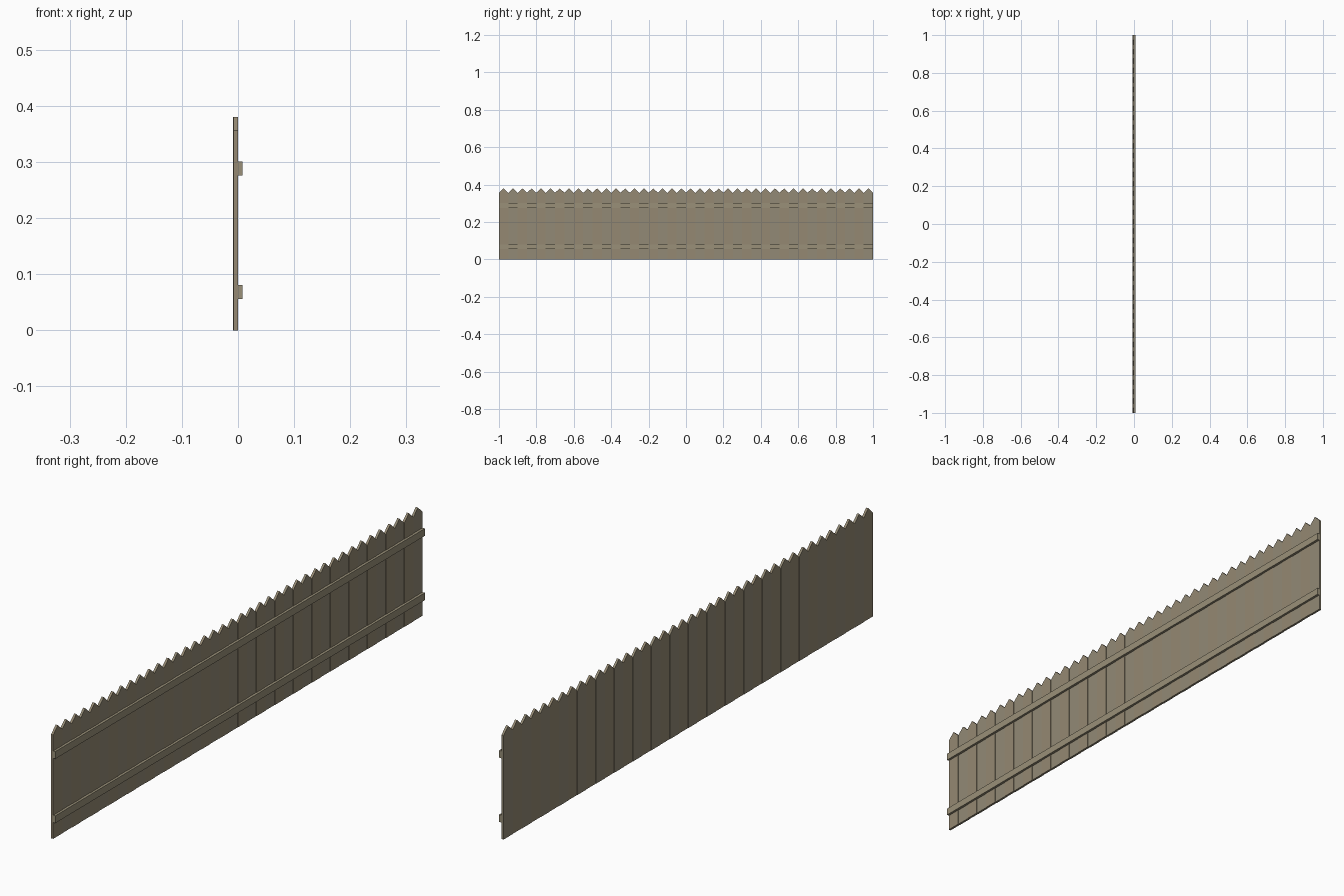
import bpy, bmesh

if "Cube" in bpy.data.objects:
    bpy.data.objects.remove(bpy.data.objects["Cube"])

COUNT, WIDTH = 40, 0.05


def material(name, color):
    m = bpy.data.materials.new(name)
    m.diffuse_color = (*color, 1)
    m.use_nodes = True
    m.node_tree.nodes["Principled BSDF"].inputs["Base Color"].default_value = m.diffuse_color
    return m


wood_a = material("plank_wood_warm", (0.30, 0.25, 0.17))
wood_b = material("plank_wood_grey", (0.29, 0.255, 0.18))
wood_rail = material("rail_wood", (0.32, 0.28, 0.19))


def prism(name, profile, x0, x1, mat):
    """Extrude a (y, z) profile from x0 to x1."""
    bm = bmesh.new()
    face = bm.faces.new([bm.verts.new((x0, y, z)) for y, z in profile])
    ext = bmesh.ops.extrude_face_region(bm, geom=[face])["geom"]
    bmesh.ops.translate(bm, vec=(x1 - x0, 0, 0),
                        verts=[g for g in ext if isinstance(g, bmesh.types.BMVert)])
    bmesh.ops.recalc_face_normals(bm, faces=bm.faces)
    mesh = bpy.data.meshes.new(name)
    bm.to_mesh(mesh)
    bm.free()
    mesh.materials.append(mat)
    obj = bpy.data.objects.new(name, mesh)
    bpy.context.collection.objects.link(obj)


# Pointed planks, alternately stepped in depth
for i in range(COUNT):
    y0 = -1 + i * WIDTH
    y1 = y0 + WIDTH
    outline = [(y0, 0), (y1, 0), (y1, 0.356), (y0 + WIDTH / 2, 0.38), (y0, 0.356)]
    shift = -0.001 if i % 2 else 0.0
    prism(f"plank_{i + 1:02d}", outline, -0.008 + shift, shift,
          wood_b if i % 2 else wood_a)

# Two horizontal rails; they reach back to touch the recessed planks
for name, z in (("lower_rail", 0.056), ("upper_rail", 0.276)):
    prism(name, [(-1, z), (1, z), (1, z + 0.025), (-1, z + 0.025)],
          -0.001, 0.008, wood_rail)
